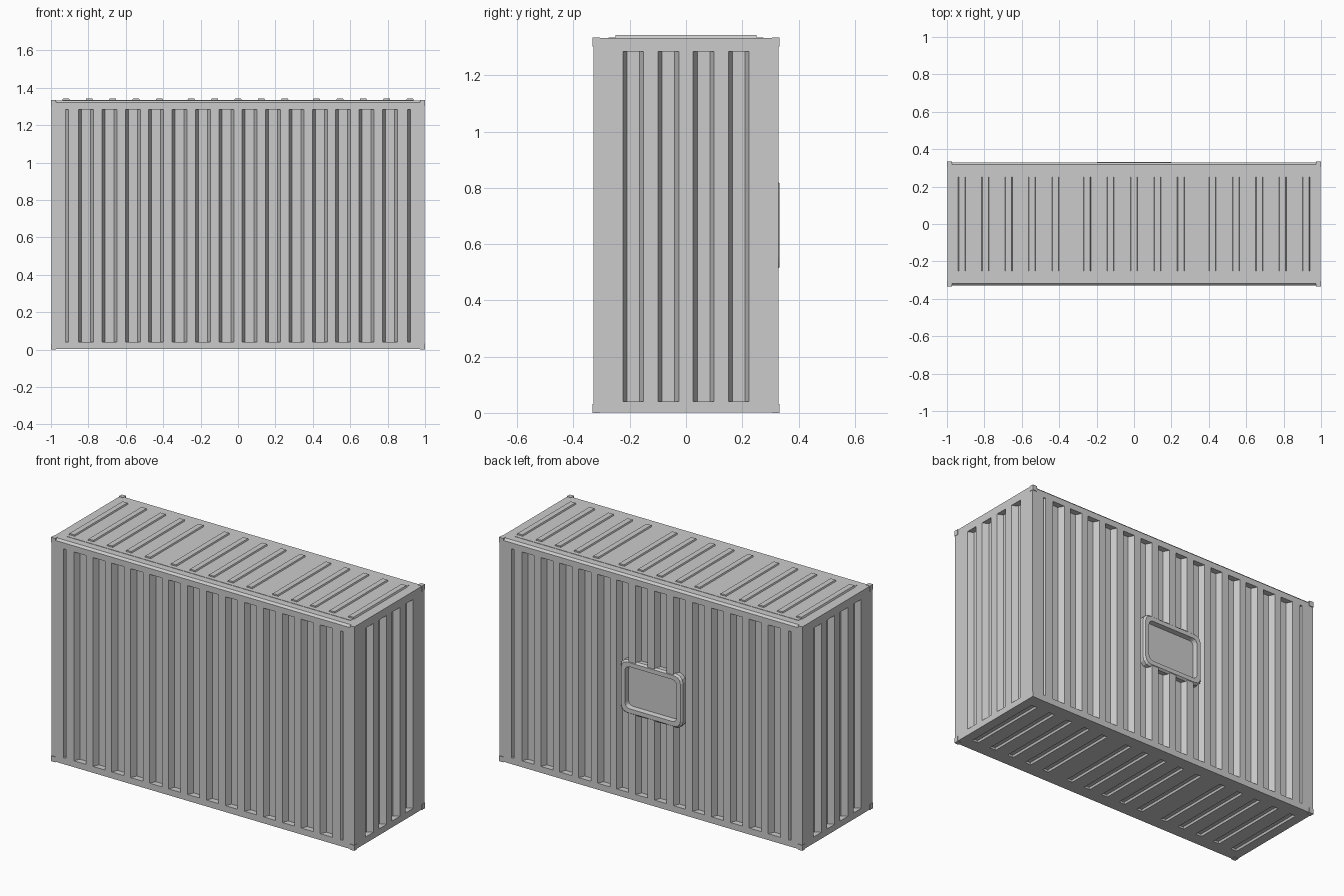
import bpy, bmesh, math
from mathutils import Matrix, Vector

old = bpy.data.objects.get("Cube")
if old:
    bpy.data.objects.remove(old, do_unlink=True)

HX, HY, TOP = 0.998, 0.329, 1.333
DEPTH, LOW, HIGH = 0.035, 0.04, 1.285

grey = bpy.data.materials.new("container grey")
grey.use_nodes = True
colour = (0.6, 0.6, 0.6, 1)
grey.diffuse_color = colour
grey.node_tree.nodes["Principled BSDF"].inputs["Base Color"].default_value = colour


def finish(bm, name, helper=False):
    bmesh.ops.recalc_face_normals(bm, faces=bm.faces)
    mesh = bpy.data.meshes.new(name)
    bm.to_mesh(mesh)
    bm.free()
    mesh.materials.append(grey)
    obj = bpy.data.objects.new(name, mesh)
    bpy.context.collection.objects.link(obj)
    if helper:
        obj.hide_render = True
        obj.hide_viewport = True
    return obj


def box(bm, centre, size):
    m = Matrix.Translation(centre) @ Matrix.Diagonal((*size, 1))
    return bmesh.ops.create_cube(bm, size=1, matrix=m)["verts"]


def prism(bm, profile, v0, v1, place):
    """Extrude a (u, w) profile along v; place maps (u, v, w) to the world."""
    ends = [[bm.verts.new(place @ Vector((u, v, w))) for u, w in profile] for v in (v0, v1)]
    bm.faces.new(ends[0])
    bm.faces.new(ends[1])
    for i in range(len(profile)):
        j = (i + 1) % len(profile)
        bm.faces.new((ends[0][i], ends[0][j], ends[1][j], ends[1][i]))


def groove(c, half, floor, d):
    e = 0.02
    return [(c - half, e), (c - half, 0), (c - floor, -d),
            (c + floor, -d), (c + half, 0), (c + half, e)]


def wall_frame(angle, distance):
    """Frame with u along the wall, v up and w outwards."""
    return (Matrix.Rotation(angle, 4, "Z") @ Matrix.Translation((0, -distance, 0))
            @ Matrix.Rotation(math.pi / 2, 4, "X"))


def rounded(hw, hh, r, cz):
    """Outline of a rounded rectangle in x and z."""
    pts = []
    for k, (sx, sz) in enumerate(((1, 1), (-1, 1), (-1, -1), (1, -1))):
        for s in range(4):
            a = math.pi / 2 * (k + s / 3)
            pts.append((sx * (hw - r) + r * math.cos(a), cz + sz * (hh - r) + r * math.sin(a)))
    return pts


def cut(obj, cutter):
    mod = obj.modifiers.new(cutter.name, "BOOLEAN")
    mod.operation = "DIFFERENCE"
    mod.solver = "EXACT"
    mod.object = cutter


# Main body with chamfered long top edges
bm = bmesh.new()
box(bm, (0, 0, TOP / 2 + 0.001), (2 * HX, 2 * HY, TOP - 0.002))
rails = [e for e in bm.edges if all(v.co.z > 1 for v in e.verts)
         and abs(e.verts[0].co.x - e.verts[1].co.x) > 1]
bmesh.ops.bevel(bm, geom=rails, offset=0.012, segments=1, affect="EDGES")
body = finish(bm, "container_body")

# Corrugation cutters for the four walls and the floor
cutters = bmesh.new()
for angle in (0, math.pi):
    place = wall_frame(angle, HY)
    for i in range(14):
        prism(cutters, groove(-0.8125 + 0.125 * i, 0.04, 0.024, DEPTH), LOW, HIGH, place)
    for s in (-1, 1):
        notch = [(s * 0.922, 0.02), (s * 0.922, -DEPTH), (s * 0.905, 0), (s * 0.905, 0.02)]
        prism(cutters, notch, LOW, HIGH, place)
for angle in (math.pi / 2, -math.pi / 2):
    for i in range(4):
        prism(cutters, groove(-0.1875 + 0.125 * i, 0.037, 0.022, DEPTH),
              LOW, HIGH, wall_frame(angle, HX))

rib_places = [g + 0.125 * k for g in (-0.67, 0, 0.67) for k in range(-2, 3)]
under = Matrix.Translation((0, 0, 0.002)) @ Matrix.Rotation(math.pi, 4, "Y")
for x in rib_places:
    prism(cutters, groove(x, 0.02, 0.015, 0.012), -0.25, 0.25, under)
cut(body, finish(cutters, "corrugation_cutter", True))

# Recess in the back wall for the sign tray
to_back = Matrix(((1, 0, 0, 0), (0, 0, 1, 0), (0, 1, 0, 0), (0, 0, 0, 1)))


def back_outline(bm, hw, hh, r, y):
    return [bm.verts.new((x, y, z)) for x, z in rounded(hw, hh, r, TOP / 2)]


def bridge(bm, a, b):
    for i in range(len(a)):
        j = (i + 1) % len(a)
        bm.faces.new((a[i], a[j], b[j], b[i]))


bm = bmesh.new()
inner = back_outline(bm, 0.175, 0.13, 0.03, HY - 0.05)
outer = back_outline(bm, 0.175, 0.13, 0.03, HY + 0.02)
bm.faces.new(inner)
bm.faces.new(outer)
bridge(bm, inner, outer)
cut(body, finish(bm, "tray_cutter", True))

# Sign tray: bevelled rim around a recessed panel
bm = bmesh.new()
loops = [back_outline(bm, *spec) for spec in (
    (0.205, 0.16, 0.045, HY - 0.05),
    (0.205, 0.16, 0.045, HY - 0.008),
    (0.195, 0.15, 0.038, HY + 0.003),
    (0.17, 0.125, 0.028, HY + 0.003),
    (0.165, 0.12, 0.025, HY - 0.025))]
for a, b in zip(loops, loops[1:]):
    bridge(bm, a, b)
bm.faces.new(loops[0])
bm.faces.new(loops[-1])
finish(bm, "sign_tray")

# Thin roof panel
bm = bmesh.new()
box(bm, (0, 0, TOP), (1.87, 0.55, 0.004))
finish(bm, "roof_panel")

# Roof ribs in three groups of five
bm = bmesh.new()
for x in rib_places:
    prism(bm, [(x - 0.02, 0), (x - 0.016, 0.01), (x + 0.016, 0.01), (x + 0.02, 0)],
          -0.25, 0.25, Matrix.Translation((0, 0, TOP)))
finish(bm, "roof_ribs")

# Corner fittings
bm = bmesh.new()
for sx in (-1, 1):
    for sy in (-1, 1):
        for z in (0.016, TOP - 0.014):
            box(bm, (sx * 0.986, sy * 0.319, z), (0.028, 0.028, 0.032))
finish(bm, "corner_fittings")
